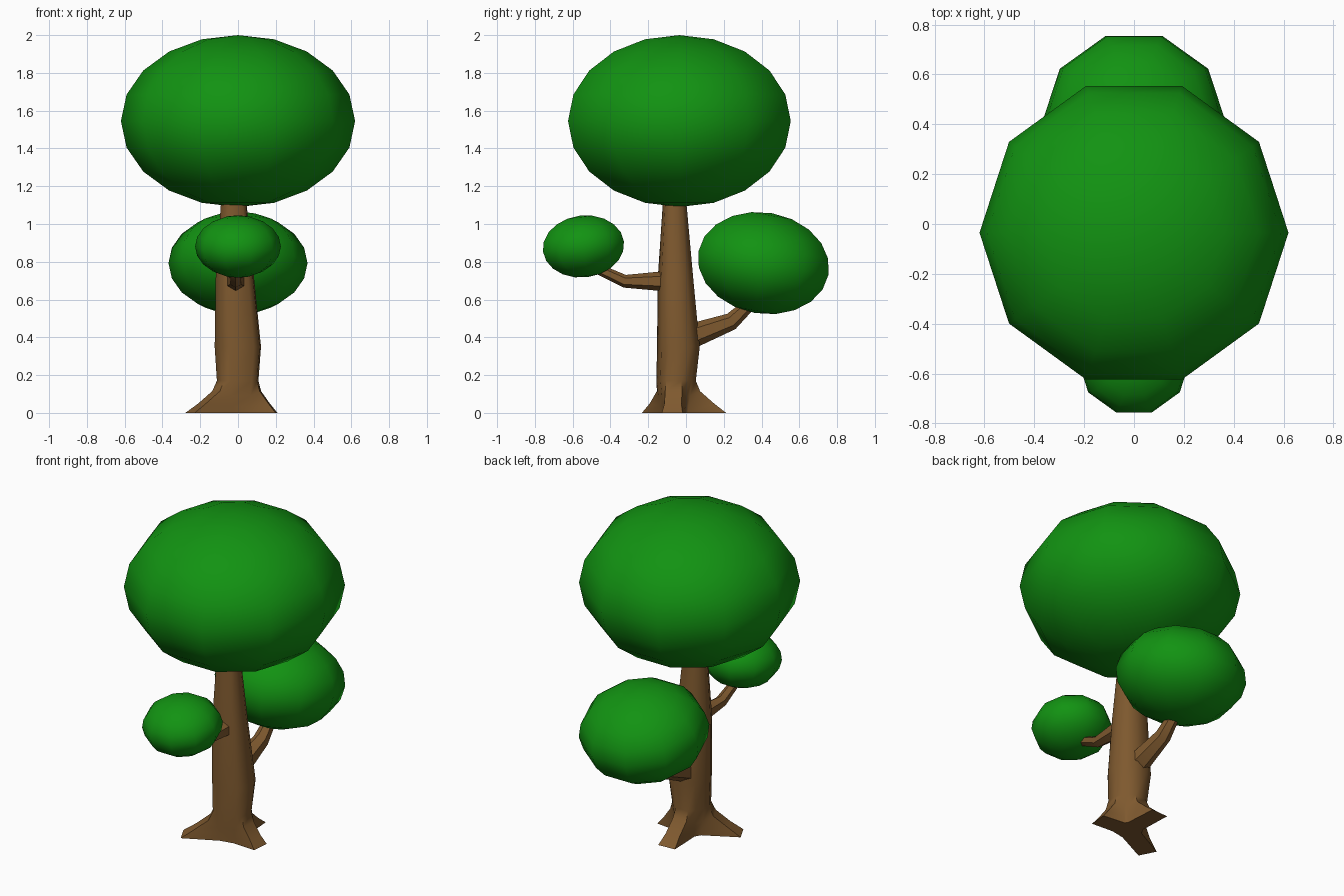
import bpy, bmesh, math
from mathutils import Matrix, Vector

if "Cube" in bpy.data.objects:
    bpy.data.objects.remove(bpy.data.objects["Cube"])


def material(name, rgb):
    m = bpy.data.materials.new(name)
    m.diffuse_color = (*rgb, 1)
    m.use_nodes = True
    m.node_tree.nodes["Principled BSDF"].inputs["Base Color"].default_value = m.diffuse_color
    return m


GREEN = material("leaf green", (0.006, 0.29, 0.006))
BROWN = material("bark brown", (0.21, 0.10, 0.028))


def loft(name, rings, mat, angle):
    """Skin a list of closed rings, cap both ends, shade smooth."""
    bm = bmesh.new()
    vs = [[bm.verts.new(p) for p in ring] for ring in rings]
    n = len(vs[0])
    for a, b in zip(vs, vs[1:]):
        for i in range(n):
            j = (i + 1) % n
            bm.faces.new((a[i], a[j], b[j], b[i]))
    bm.faces.new(vs[0][::-1])
    bm.faces.new(vs[-1])
    bmesh.ops.remove_doubles(bm, verts=bm.verts[:], dist=0.0005)
    bmesh.ops.recalc_face_normals(bm, faces=bm.faces[:])
    me = bpy.data.meshes.new(name)
    bm.to_mesh(me)
    bm.free()
    me.materials.append(mat)
    ob = bpy.data.objects.new(name, me)
    bpy.context.collection.objects.link(ob)
    bpy.ops.object.select_all(action='DESELECT')
    ob.select_set(True)
    bpy.context.view_layer.objects.active = ob
    bpy.ops.object.shade_smooth_by_angle(angle=math.radians(angle))
    return ob


def foliage(name, centre, radius, height, tilt):
    """Ten-sided, ten-ring squashed ball tilted about x."""
    m = Matrix.Translation(centre) @ Matrix.Rotation(math.radians(tilt), 4, 'X')
    rings = []
    for k in range(11):
        p = math.pi * k / 10
        r = radius * math.sin(p)
        rings.append([m @ Vector((r * math.cos(math.tau * i / 10),
                                  r * math.sin(math.tau * i / 10),
                                  -height * math.cos(p))) for i in range(10)])
    return loft(name, rings, GREEN, 60)


def branch(name, path, x=-0.012, sides=6):
    """Tapered tube in the yz plane; path holds (y, z, radius)."""
    pts = [Vector((x, y, z)) for y, z, _ in path]
    rings = []
    for k, p in enumerate(pts):
        t = (pts[min(k + 1, len(pts) - 1)] - pts[max(k - 1, 0)]).normalized()
        side = Vector((1, 0, 0))
        up = t.cross(side)
        r = path[k][2]
        rings.append([p + r * (math.cos(a) * up + math.sin(a) * side)
                      for a in (math.tau * i / sides for i in range(sides))])
    return loft(name, rings, BROWN, 50)


# Leaf masses
foliage("main_crown", (0, -0.035, 1.545), 0.62, 0.455, 0)
foliage("back_foliage", (0, 0.41, 0.793), 0.368, 0.268, -10)
foliage("front_foliage", (0, -0.543, 0.881), 0.227, 0.164, 7)

# Trunk with three flared roots: four points per root (valley, tip, tip, valley)
ROOTS = ((-5, 0.205), (93, 0.265), (207, 0.285))
# z of the root ridge, z of valley, valley radius, spread (0 trunk .. 1 tip), half width
FLARE = ((0.0, 0.0, 0.085, 1.0, 0.055), (0.05, 0.035, 0.09, 0.6, 0.045),
         (0.115, 0.09, 0.098, 0.14, 0.045), (0.17, 0.17, 0.108, 0.0, 0.04))
rings = []
for zr, zv, rv, s, w in FLARE:
    ring = []
    for deg, reach in ROOTS:
        a = math.radians(deg)
        d, n = Vector((math.cos(a), math.sin(a), 0)), Vector((-math.sin(a), math.cos(a), 0))
        r = 0.105 + (reach - 0.105) * s
        c = Vector((0, -0.055, 0))
        e = math.radians(43)
        for q, z in ((d * math.cos(e) * rv - n * math.sin(e) * rv, zv), (d * r - n * w, zr),
                     (d * r + n * w, zr), (d * math.cos(e) * rv + n * math.sin(e) * rv, zv)):
            ring.append(c + q + Vector((0, 0, z)))
    rings.append(ring)
for z, cx, cy, r in ((0.35, 0.0, -0.042, 0.125), (0.72, -0.016, -0.057, 0.103),
                     (1.1, -0.022, -0.061, 0.07), (1.3, -0.022, -0.06, 0.055)):
    ring = []
    for deg, _ in ROOTS:
        for off in (-43, -18, 18, 43):
            a = math.radians(deg + off)
            ring.append(Vector((cx + r * math.cos(a), cy + r * math.sin(a) * 0.95, z)))
    rings.append(ring)
loft("trunk", rings, BROWN, 50)

# Branches carrying the lower leaf masses
branch("back_branch", ((0.0, 0.40, 0.075), (0.06, 0.418, 0.063), (0.24, 0.484, 0.046),
                       (0.32, 0.56, 0.036), (0.38, 0.66, 0.025)))
branch("front_branch", ((-0.08, 0.697, 0.052), (-0.15, 0.697, 0.05), (-0.325, 0.697, 0.034),
                        (-0.45, 0.755, 0.028), (-0.52, 0.82, 0.02)))
